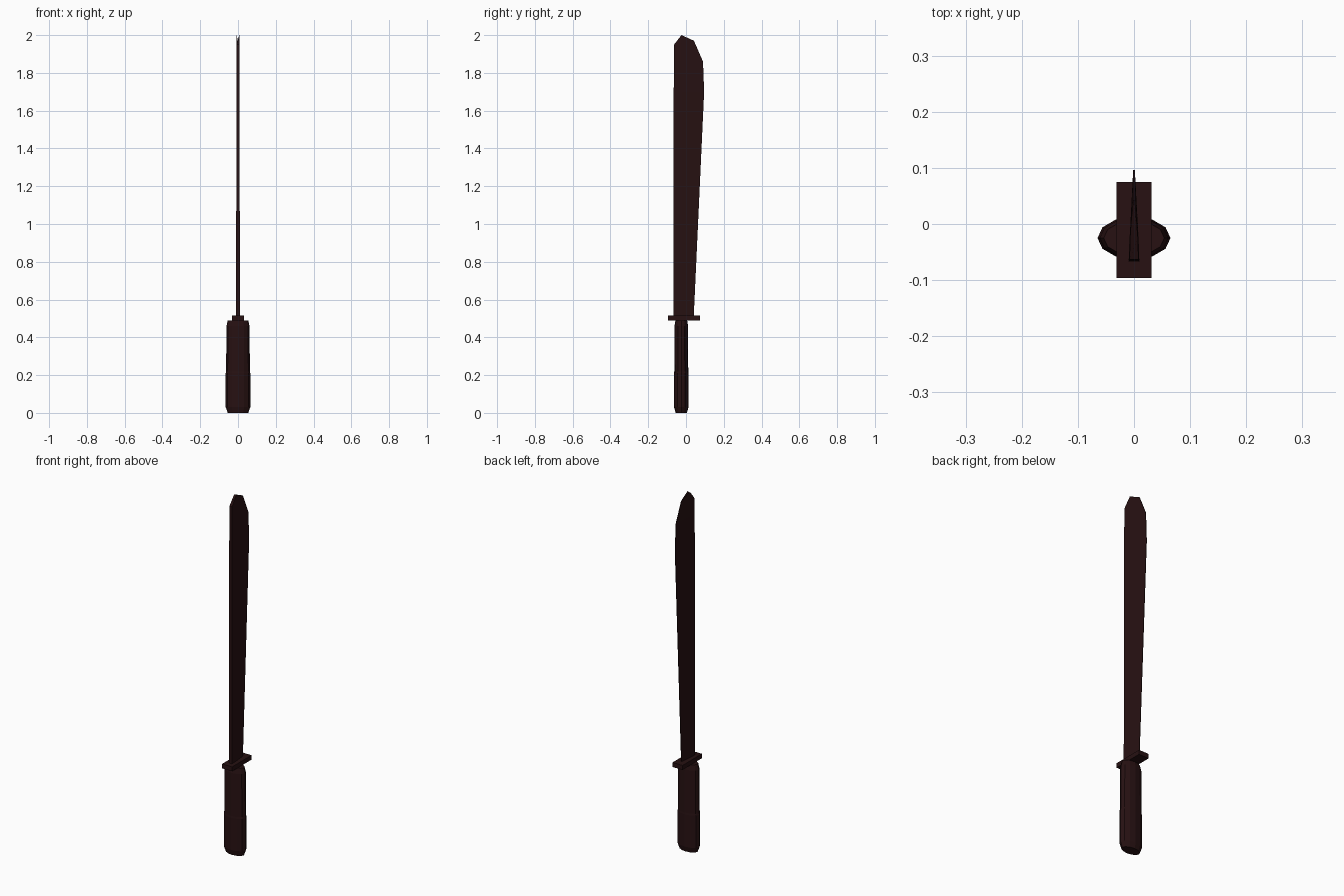
import bpy, bmesh, math

cube = bpy.data.objects.get("Cube")
if cube:
    bpy.data.objects.remove(cube, do_unlink=True)

COLOUR = (0.020, 0.0055, 0.006, 1)
dark = bpy.data.materials.new("dark reddish brown")
dark.use_nodes = True
dark.diffuse_color = COLOUR
bsdf = next(n for n in dark.node_tree.nodes if n.type == 'BSDF_PRINCIPLED')
bsdf.inputs["Base Color"].default_value = COLOUR
bsdf.inputs["Roughness"].default_value = 0.7


def loft(name, rings):
    """Skin closed rings of points and cap both ends."""
    bm = bmesh.new()
    loops = [[bm.verts.new(p) for p in ring] for ring in rings]
    n = len(loops[0])
    for low, high in zip(loops, loops[1:]):
        for i in range(n):
            j = (i + 1) % n
            bm.faces.new((low[i], low[j], high[j], high[i]))
    bm.faces.new(loops[0][::-1])
    bm.faces.new(loops[-1])
    bmesh.ops.recalc_face_normals(bm, faces=bm.faces)
    mesh = bpy.data.meshes.new(name)
    bm.to_mesh(mesh)
    bm.free()
    mesh.materials.append(dark)
    obj = bpy.data.objects.new(name, mesh)
    bpy.context.collection.objects.link(obj)
    return obj


# Handle: twelve-sided oval grip with chamfered ends
def oval(z, rx, ry):
    steps = [math.tau * k / 12 for k in range(12)]
    return [(rx * math.cos(a), -0.025 + ry * math.sin(a), z) for a in steps]


loft("handle", [oval(*s) for s in (
    (0, 0.054, 0.030), (0.03, 0.065, 0.038), (0.21, 0.065, 0.038),
    (0.22, 0.063, 0.037), (0.46, 0.061, 0.036), (0.49, 0.054, 0.031))])


# Guard: flat crosspiece
def rectangle(z):
    return [(-0.031, -0.096, z), (0.031, -0.096, z), (0.031, 0.075, z), (-0.031, 0.075, z)]


loft("guard", [rectangle(0.49), rectangle(0.515)])


# Blade: wedge section from thick spine to thin cutting edge
def section(spine, mid_z, edge, half):
    right = [(half, *spine), (half * 0.85, -0.024, mid_z), (0.0015, *edge)]
    left = [(-x, y, z) for x, y, z in reversed(right)]
    return right + left


loft("blade", [section(*s) for s in (
    ((-0.067, 0.51), 0.51, (0.041, 0.51), 0.0095),
    ((-0.065, 1.70), 1.70, (0.096, 1.70), 0.0090),
    ((-0.064, 1.86), 1.86, (0.090, 1.86), 0.0085),
    ((-0.063, 1.95), 2.00, (0.042, 1.97), 0.0080))])
